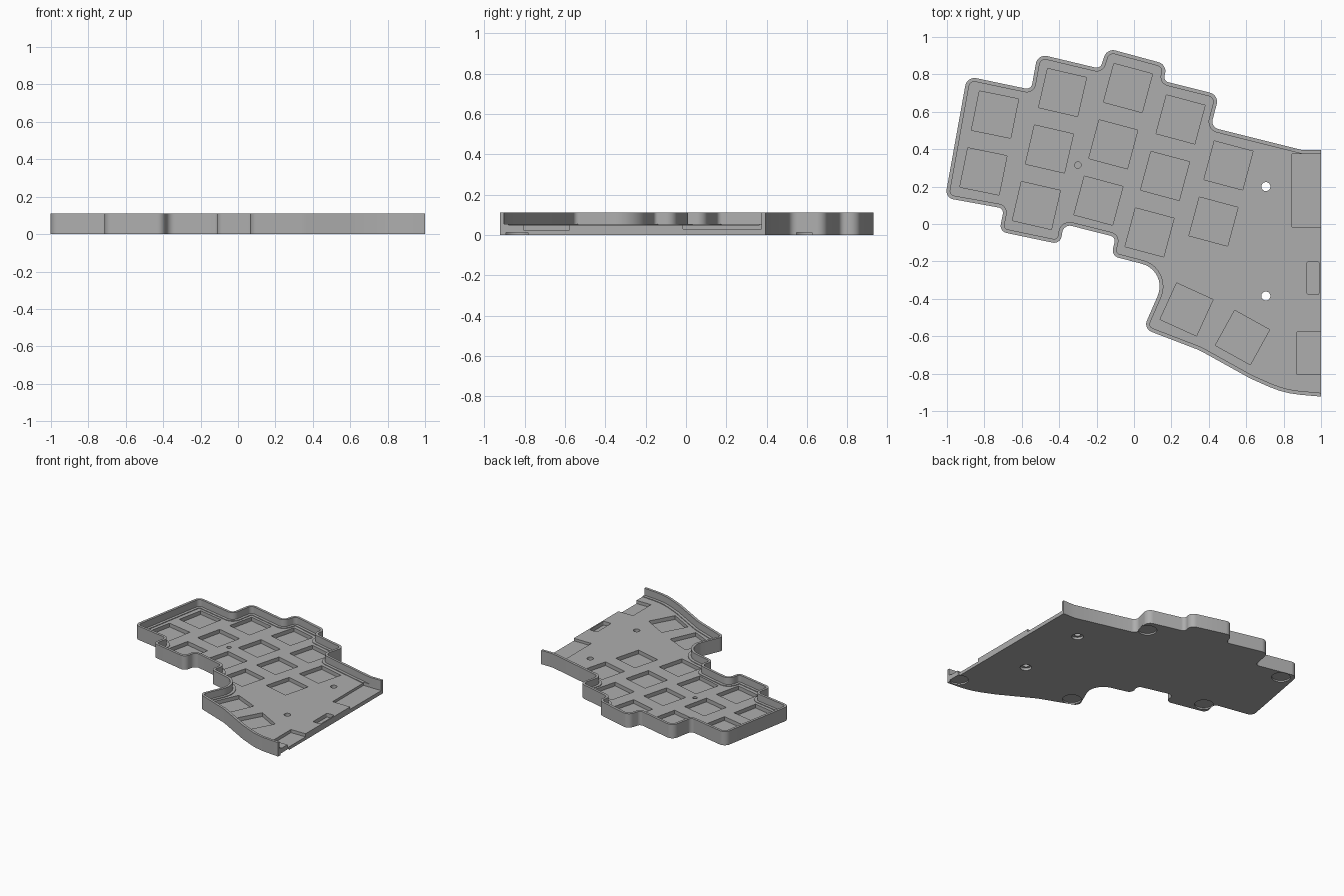
import bpy, bmesh, math
from mathutils import Vector, Matrix

if "Cube" in bpy.data.objects:
    bpy.data.objects.remove(bpy.data.objects["Cube"])

HEIGHT, FLOOR, TOP = 0.11, 0.05, 0.2

grey = bpy.data.materials.new("plain_grey")
grey.use_nodes = True
colour = (0.42, 0.42, 0.42, 1)
grey.diffuse_color = colour
grey.node_tree.nodes["Principled BSDF"].inputs["Base Color"].default_value = colour


def outline(right):
    """Sharp corners (x, y, fillet radius), counter-clockwise."""
    return [(-1.01, .14, .045), (-.695, .083, .03), (-.72, -.04, .04), (-.395, -.108, .04),
            (-.375, .0, .04), (-.097, -.07, .03), (-.122, -.17, .04), (.185, -.25, .125),
            (.05, -.56, .045), (.35, -.675, .3), (.62, -.825, .4), (.80, -.905, .5),
            (1, -.923, 0), (right, -.923, 0), (right, .395, 0), (.9, .395, 0),
            (.41, .518, .04), (.455, .69, .05), (.155, .765, .03), (.18, .852, .05),
            (-.145, .94, .05), (-.18, .83, .03), (-.515, .91, .05), (-.55, .718, .03),
            (-.893, .79, .05)]


def rounded(points, inset=0.0):
    """Offset the corners inwards and round each one."""
    pts = [Vector(p[:2]) for p in points]
    n, result = len(pts), []
    moved, turns = [], []
    for i, p in enumerate(pts):
        a, b = (p - pts[i - 1]).normalized(), (pts[(i + 1) % n] - p).normalized()
        na, nb = Vector((-a.y, a.x)), Vector((-b.y, b.x))
        moved.append(p + (na + nb) * inset / (1 + na.dot(nb)))
        turns.append(math.atan2(a.cross(b), a.dot(b)))
    for i, p in enumerate(moved):
        turn, r = turns[i], points[i][2]
        if r == 0 or abs(turn) < 0.01:
            result.append(p)
            continue
        side = 1 if turn > 0 else -1
        r = max(r - side * inset, 0.004)
        a = (p - moved[i - 1]).normalized()
        start = p - a * r * math.tan(abs(turn) / 2)
        normal = Vector((-a.y, a.x)) * side
        centre = start + normal * r
        steps = max(3, int(abs(turn) / 0.16))
        for k in range(steps + 1):
            result.append(centre + Matrix.Rotation(turn * k / steps, 2) @ (-normal * r))
    return result


def prism(bm, points, z0, z1):
    low = [bm.verts.new((p[0], p[1], z0)) for p in points]
    high = [bm.verts.new((p[0], p[1], z1)) for p in points]
    bm.faces.new(low[::-1])
    bm.faces.new(high)
    for i in range(len(points)):
        j = (i + 1) % len(points)
        bm.faces.new((low[i], low[j], high[j], high[i]))


def box(bm, x0, x1, y0, y1, z0, z1):
    prism(bm, [(x0, y0), (x1, y0), (x1, y1), (x0, y1)], z0, z1)


def cylinder(bm, x, y, r, z0, z1, sides=32):
    prism(bm, [(x + r * math.cos(t), y + r * math.sin(t))
               for t in (2 * math.pi * k / sides for k in range(sides))], z0, z1)


def make(name, bm):
    mesh = bpy.data.meshes.new(name)
    bm.to_mesh(mesh)
    bm.free()
    mesh.materials.append(grey)
    obj = bpy.data.objects.new(name, mesh)
    bpy.context.collection.objects.link(obj)
    return obj


def carve(target, bm):
    cutter = make("cutter", bm)
    cutter.hide_render = True
    mod = target.modifiers.new("cut", "BOOLEAN")
    mod.operation, mod.solver, mod.object = "DIFFERENCE", "EXACT", cutter
    bpy.context.view_layer.objects.active = target
    bpy.ops.object.modifier_apply(modifier=mod.name)
    bpy.data.objects.remove(cutter)


# Solid body
bm = bmesh.new()
prism(bm, rounded(outline(1)), 0, HEIGHT)
tray = make("case_tray", bm)

# Cavity inside the rim, open on the straight side, with a slim ledge around the floor
for inset, z in ((0.02, FLOOR + 0.005), (0.042, FLOOR)):
    bm = bmesh.new()
    prism(bm, rounded(outline(1.2), inset), z, TOP)
    carve(tray, bm)

# Square switch pockets: first centre, step down the column, count, angle
columns = [(-.743, .585, -.062, -.304, 2, -11.5), (-.382, .703, -.07, -.302, 3, -13),
           (-.032, .727, -.079, -.301, 3, -15), (.249, .559, -.083, -.302, 3, -15),
           (.505, .313, -.08, -.3, 2, -15), (.281, -.457, 0, 0, 1, -24.5),
           (.58, -.607, 0, 0, 1, -29)]
bm = bmesh.new()
half = 0.107
for x, y, dx, dy, count, angle in columns:
    turn = Matrix.Rotation(math.radians(angle), 2)
    for k in range(count):
        centre = Vector((x + dx * k, y + dy * k))
        prism(bm, [centre + turn @ Vector((sx * half, sy * half))
                   for sx, sy in ((-1, -1), (1, -1), (1, 1), (-1, 1))], 0.02, TOP)

# Recesses along the open side and the blind screw hole
box(bm, .845, 1.1, -.015, .375, .03, TOP)
box(bm, .872, 1.1, -.805, -.578, .025, TOP)
slot = [(.925, -.378, .012), (.99, -.378, .012), (.99, -.2, .012), (.925, -.2, .012)]
prism(bm, rounded(slot), .02, TOP)
cylinder(bm, -.3, .315, .017, .02, TOP)
carve(tray, bm)

# Through holes, their counterbores and the foot recesses underneath
screws = [(.705, .2), (.705, -.385)]
bm = bmesh.new()
for x, y in screws:
    cylinder(bm, x, y, .024, -.1, TOP)
carve(tray, bm)
bm = bmesh.new()
for x, y in screws:
    cylinder(bm, x, y, .042, -.1, .02)
for x, y in [(.96, -.838), (.15, -.525), (.375, .6), (-.635, .035), (-.81, .7)]:
    cylinder(bm, x, y, .068, -.1, .012)
carve(tray, bm)

# Smooth rounded walls, keep the edges crisp
bpy.ops.object.select_all(action="DESELECT")
tray.select_set(True)
bpy.context.view_layer.objects.active = tray
bpy.ops.object.shade_smooth_by_angle(angle=math.radians(30))
